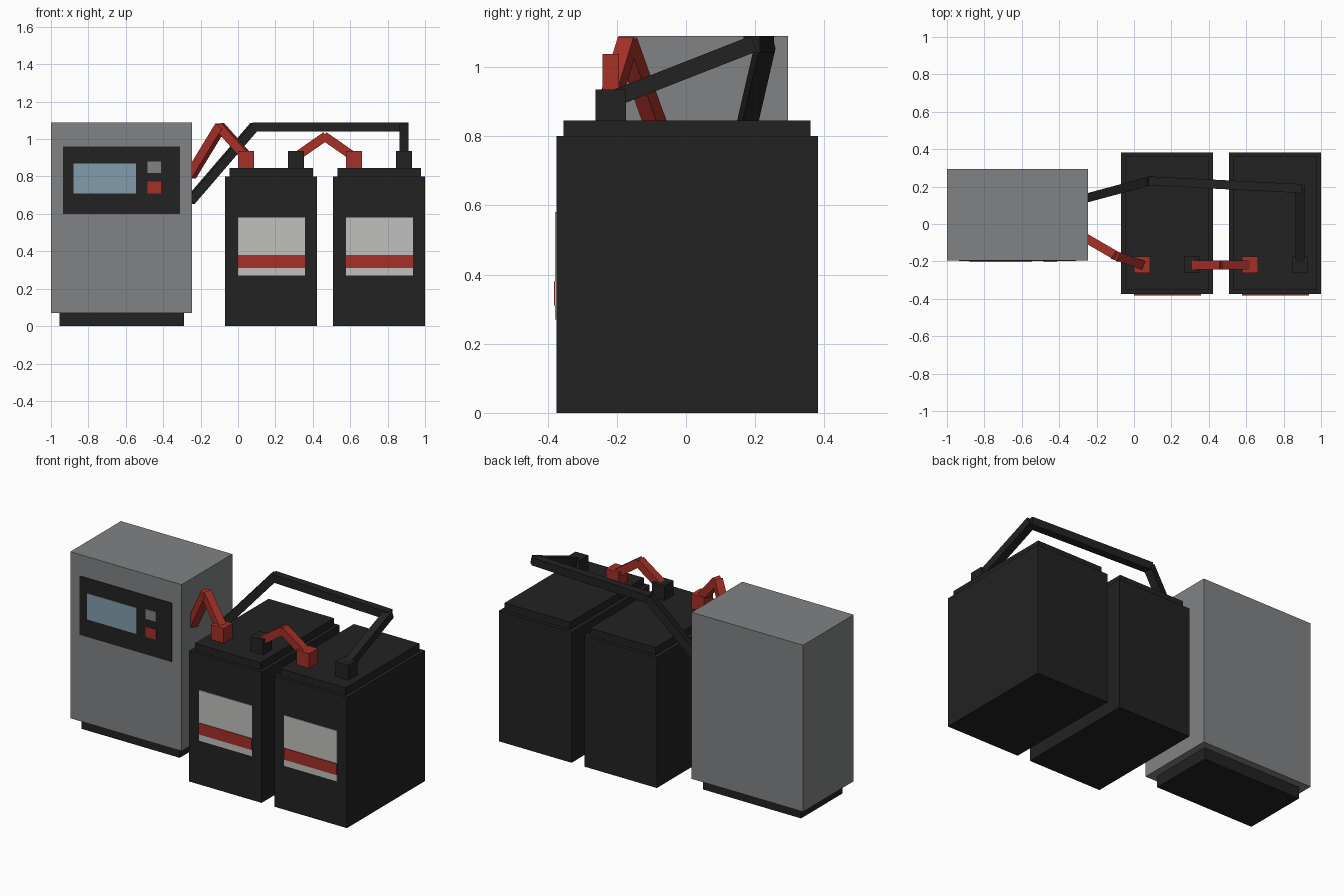
import bpy
from mathutils import Vector

if "Cube" in bpy.data.objects:
    bpy.data.objects.remove(bpy.data.objects["Cube"])


def material(name, rgb):
    m = bpy.data.materials.new(name)
    m.diffuse_color = (*rgb, 1)
    m.use_nodes = True
    m.node_tree.nodes["Principled BSDF"].inputs["Base Color"].default_value = m.diffuse_color
    return m


GREY = material("cabinet grey", (0.22, 0.225, 0.23))
BLACK = material("casing black", (0.016, 0.016, 0.016))
RED = material("signal red", (0.38, 0.03, 0.02))
WHITE = material("label white", (0.53, 0.53, 0.51))
BLUE = material("screen blue", (0.22, 0.34, 0.41))


def finish(name, mat):
    o = bpy.context.object
    o.name = name
    o.data.materials.append(mat)
    return o


def box(name, x, y, z, mat):
    bpy.ops.mesh.primitive_cube_add(size=1, location=[sum(r) / 2 for r in (x, y, z)])
    o = finish(name, mat)
    o.scale = [r[1] - r[0] for r in (x, y, z)]
    return o


def cable(name, points, mat, width=0.048):
    # square bars joined end to end, slightly overlapping at the bends
    for i, (a, b) in enumerate(zip(points, points[1:])):
        a, b = Vector(a), Vector(b)
        d = b - a
        bpy.ops.mesh.primitive_cube_add(size=1, location=(a + b) / 2)
        o = finish(f"{name}_{i + 1}", mat)
        o.rotation_euler = d.to_track_quat('Z', 'Y').to_euler()
        o.scale = (width, width, d.length + 0.014)


# Charger cabinet with plinth, control panel, screen and buttons
box("cabinet", (-1, -0.245), (-0.195, 0.295), (0.07, 1.09), GREY)
box("cabinet_plinth", (-0.955, -0.29), (-0.15, 0.25), (0, 0.07), BLACK)
F = -0.195
box("control_panel", (-0.935, -0.31), (F - 0.004, F), (0.60, 0.96), BLACK)
box("screen", (-0.88, -0.545), (F - 0.008, F), (0.71, 0.87), BLUE)
box("grey_button", (-0.485, -0.413), (F - 0.008, F), (0.82, 0.88), GREY)
box("red_button", (-0.485, -0.413), (F - 0.008, F), (0.71, 0.772), RED)

# Two batteries with lids, labels and terminals
for n, x in ((1, -0.07), (2, 0.508)):
    box(f"battery_{n}", (x, x + 0.492), (-0.374, 0.382), (0, 0.80), BLACK)
    box(f"battery_lid_{n}", (x + 0.025, x + 0.47), (-0.354, 0.36), (0.80, 0.845), BLACK)
    box(f"label_{n}", (x + 0.07, x + 0.428), (-0.378, -0.374), (0.27, 0.58), WHITE)
    box(f"label_stripe_{n}", (x + 0.07, x + 0.428), (-0.382, -0.374), (0.31, 0.38), RED)
    box(f"red_terminal_{n}", (x + 0.07, x + 0.156), (-0.261, -0.174), (0.845, 0.935), RED)
    box(f"black_terminal_{n}", (x + 0.337, x + 0.423), (-0.261, -0.174), (0.845, 0.935), BLACK)

# Cables
cable("red_cable", [(-0.25, -0.08, 0.81), (-0.095, -0.17, 1.065), (0.043, -0.218, 0.91)], RED)
cable("link_cable", [(0.31, -0.218, 0.905), (0.465, -0.218, 1.013), (0.62, -0.218, 0.905)], RED)
cable("black_cable", [(-0.25, 0.14, 0.675), (0.085, 0.23, 1.065),
                      (0.888, 0.19, 1.065), (0.888, -0.218, 0.905)], BLACK)
